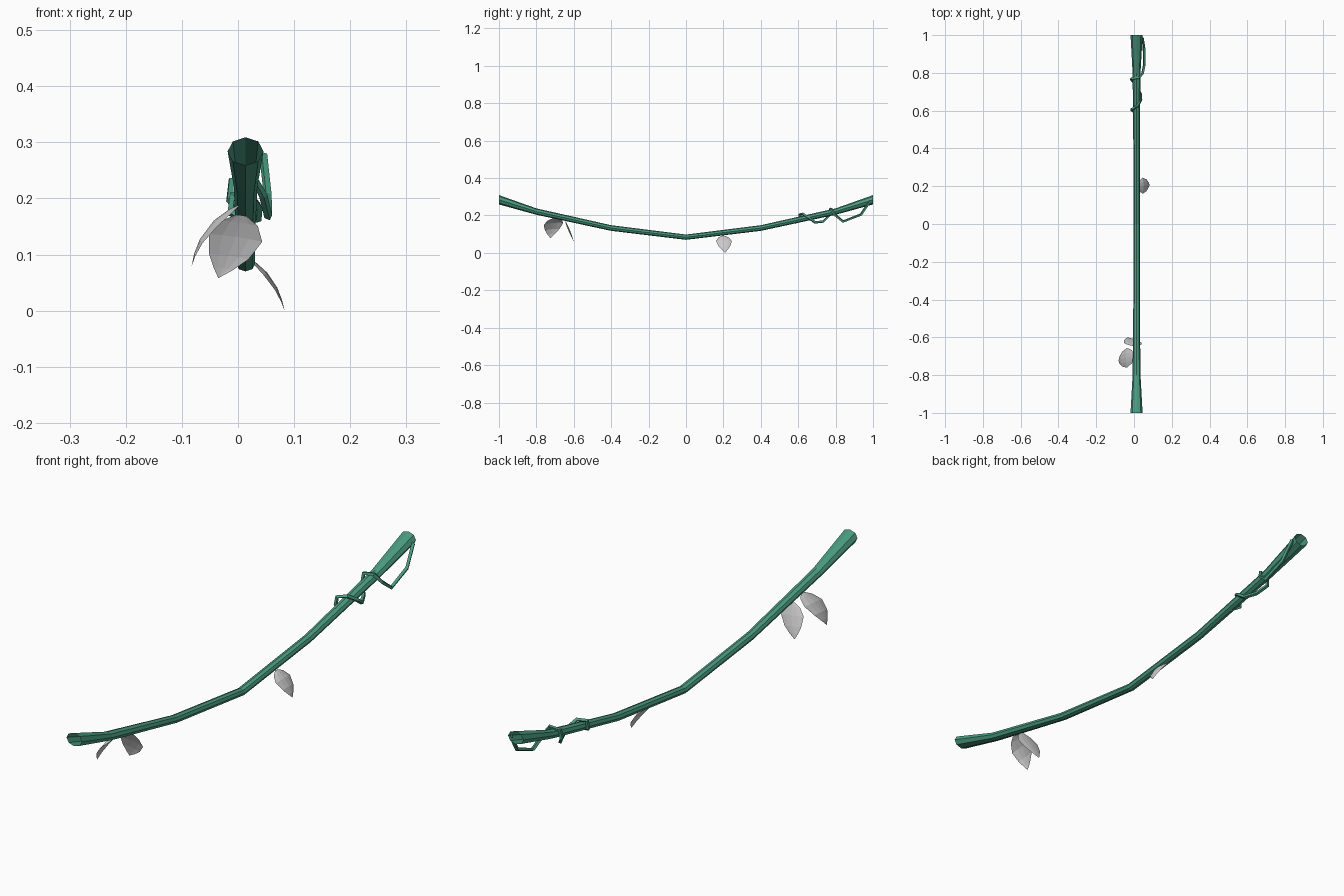
import bpy, bmesh, math
from mathutils import Vector

if "Cube" in bpy.data.objects:
    bpy.data.objects.remove(bpy.data.objects["Cube"])


def material(name, color):
    m = bpy.data.materials.new(name)
    m.diffuse_color = (*color, 1)
    m.use_nodes = True
    m.node_tree.nodes["Principled BSDF"].inputs["Base Color"].default_value = m.diffuse_color
    return m


def add_object(name, bm, mat=None):
    mesh = bpy.data.meshes.new(name)
    bm.to_mesh(mesh)
    bm.free()
    ob = bpy.data.objects.new(name, mesh)
    bpy.context.collection.objects.link(ob)
    if mat:
        mesh.materials.append(mat)
    return ob


green = material("vine_green", (0.07, 0.33, 0.22))

# Sagging main stem: open eight-sided tube, (y, z, half width, half height)
half = [(0, 0.084, 0.017, 0.014), (0.4, 0.133, 0.017, 0.015),
        (0.8, 0.221, 0.021, 0.017), (1, 0.284, 0.032, 0.025)]
stations = [(-y, z, w, h) for y, z, w, h in reversed(half[1:])] + half
bm = bmesh.new()
rings = []
for y, z, w, h in stations:
    angles = [math.tau * i / 8 for i in range(8)]
    rings.append([bm.verts.new((0.0135 + w * math.cos(a), y, z + h * math.sin(a)))
                  for a in angles])
for r0, r1 in zip(rings, rings[1:]):
    for i in range(8):
        j = (i + 1) % 8
        bm.faces.new((r0[i], r1[i], r1[j], r0[j]))
bmesh.ops.recalc_face_normals(bm, faces=bm.faces)
add_object("main_vine", bm, green)

# Thin tendril winding round the back end of the stem
path = [(0.015, 0.585, 0.162), (-0.014, 0.605, 0.175), (-0.010, 0.607, 0.205),
        (0.020, 0.625, 0.208), (0.037, 0.660, 0.185), (0.035, 0.690, 0.163),
        (0.012, 0.735, 0.168), (-0.015, 0.765, 0.198), (-0.012, 0.770, 0.232),
        (0.028, 0.775, 0.236), (0.045, 0.795, 0.205), (0.054, 0.840, 0.168),
        (0.053, 0.935, 0.205), (0.045, 0.985, 0.278)]
curve = bpy.data.curves.new("tendril", 'CURVE')
curve.dimensions = '3D'
curve.bevel_depth = 0.0075
curve.bevel_resolution = 0
curve.use_fill_caps = True
spline = curve.splines.new('POLY')
spline.points.add(len(path) - 1)
for p, co in zip(spline.points, path):
    p.co = (*co, 1)
curve.materials.append(green)
tendril = bpy.data.objects.new("tendril", curve)
bpy.context.collection.objects.link(tendril)
bpy.context.view_layer.objects.active = tendril
tendril.select_set(True)
bpy.ops.object.convert(target='MESH')
for poly in tendril.data.polygons:
    poly.use_smooth = False


def leaf(name, base, mid, tip, side, width, cup):
    """Curved leaf sheet along base-mid-tip, with edges bent by the cup vector."""
    base, mid, tip, cup = map(Vector, (base, mid, tip, cup))
    side = Vector(side).normalized() * width / 2
    ctrl = mid * 2 - (base + tip) / 2
    bm = bmesh.new()
    rows = []
    for t, f in [(0, 0.2), (0.12, 0.68), (0.35, 1), (0.65, 0.74), (0.85, 0.36)]:
        c = base * (1 - t) ** 2 + ctrl * 2 * t * (1 - t) + tip * t * t
        rows.append([bm.verts.new(c + side * f * s + cup * f * s * s)
                     for s in (-1, -0.5, 0, 0.5, 1)])
    for r0, r1 in zip(rows, rows[1:]):
        for i in range(4):
            bm.faces.new((r0[i], r0[i + 1], r1[i + 1], r1[i]))
    end = bm.verts.new(tip)
    for i in range(4):
        bm.faces.new((rows[-1][i], rows[-1][i + 1], end))
    return add_object(name, bm)


# Three hanging leaves
leaf("leaf_middle", (0.022, 0.20, 0.092), (0.062, 0.204, 0.055), (0.083, 0.208, 0.0),
     (0, 1, 0), 0.085, (-0.006, 0, -0.005))
leaf("leaf_front_side", (0.0, -0.70, 0.188), (-0.057, -0.712, 0.145), (-0.083, -0.724, 0.078),
     (0, -1, -0.1), 0.105, (0.006, 0, -0.005))
leaf("leaf_front_under", (0.006, -0.645, 0.170), (-0.010, -0.618, 0.115), (-0.035, -0.600, 0.058),
     (1, 0, -0.15), 0.096, (0, -0.005, -0.002))
